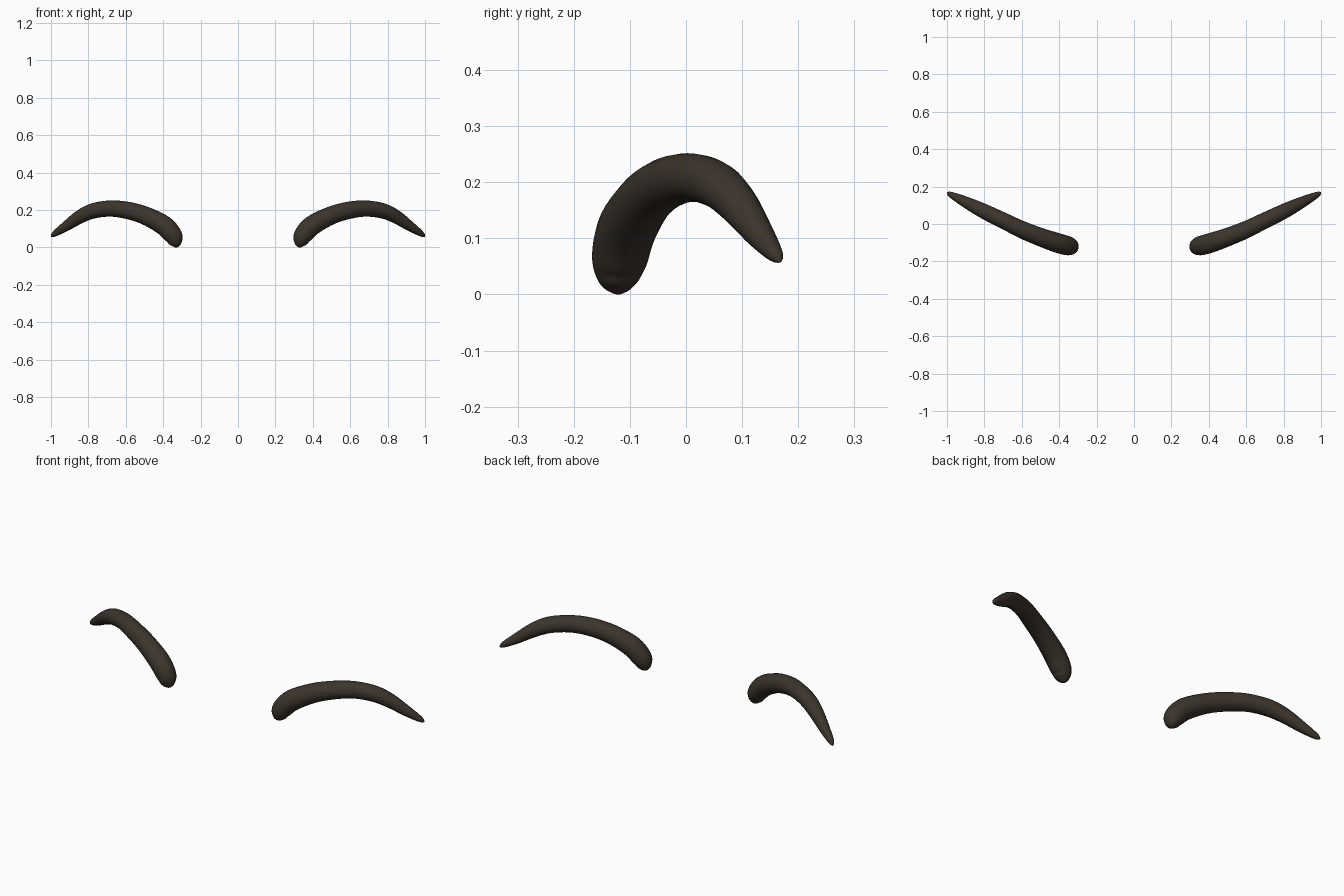
import bpy, bmesh, math
from mathutils import Vector

if "Cube" in bpy.data.objects:
    bpy.data.objects.remove(bpy.data.objects["Cube"])

SIDES, STEPS = 20, 4

# Centreline of the right brow: x, y, z, radius (thick inner end to thin outer tip)
PATH = [
    (0.335, -0.121, 0.000, 0.002), (0.334, -0.121, 0.008, 0.021),
    (0.336, -0.121, 0.028, 0.038), (0.348, -0.118, 0.065, 0.050),
    (0.400, -0.104, 0.120, 0.053), (0.500, -0.070, 0.172, 0.049),
    (0.600, -0.030, 0.200, 0.046), (0.690, 0.014, 0.208, 0.043),
    (0.780, 0.057, 0.194, 0.041), (0.850, 0.092, 0.161, 0.036),
    (0.920, 0.127, 0.113, 0.027), (0.970, 0.152, 0.080, 0.018),
    (0.990, 0.163, 0.066, 0.011), (0.999, 0.168, 0.058, 0.002),
]


def spline(points, steps):
    """Smooth the path with a Catmull-Rom curve."""
    p = [Vector(q) for q in points]
    p = [p[0]] + p + [p[-1]]
    out = []
    for a, b, c, d in zip(p, p[1:], p[2:], p[3:]):
        for k in range(steps):
            t = k / steps
            out.append(0.5 * (2 * b + (c - a) * t + (2 * a - 5 * b + 4 * c - d) * t ** 2
                              + (3 * b - a - 3 * c + d) * t ** 3))
    return out + [p[-1]]


def make_brow(name, side, mat):
    """Sweep a tapered round section along the path; side mirrors x."""
    pts = spline(PATH, STEPS)
    bm = bmesh.new()
    rings = []
    across = Vector((0.42, -0.91, 0))
    for i, p in enumerate(pts):
        tangent = (pts[min(i + 1, len(pts) - 1)].xyz - pts[max(i - 1, 0)].xyz).normalized()
        u = (across - tangent * across.dot(tangent)).normalized()
        v = tangent.cross(u)
        ring = []
        for k in range(SIDES):
            a = math.tau * k / SIDES
            co = p.xyz + (u * math.cos(a) + v * math.sin(a)) * p.w
            ring.append(bm.verts.new((co.x * side, co.y, co.z)))
        rings.append(ring)
    for r, s in zip(rings, rings[1:]):
        for k in range(SIDES):
            n = (k + 1) % SIDES
            bm.faces.new((r[k], r[n], s[n], s[k]))
    bm.faces.new(rings[0])
    bm.faces.new(rings[-1])
    bmesh.ops.recalc_face_normals(bm, faces=bm.faces)
    for f in bm.faces:
        f.smooth = True
    mesh = bpy.data.meshes.new(name)
    bm.to_mesh(mesh)
    bm.free()
    mesh.materials.append(mat)
    bpy.context.collection.objects.link(bpy.data.objects.new(name, mesh))


# Dark brown hair colour
hair = bpy.data.materials.new("dark_brown")
hair.diffuse_color = (0.045, 0.035, 0.025, 1)
hair.use_nodes = True
hair.node_tree.nodes["Principled BSDF"].inputs["Base Color"].default_value = hair.diffuse_color

# Pair of eyebrows
make_brow("right_eyebrow", 1, hair)
make_brow("left_eyebrow", -1, hair)
